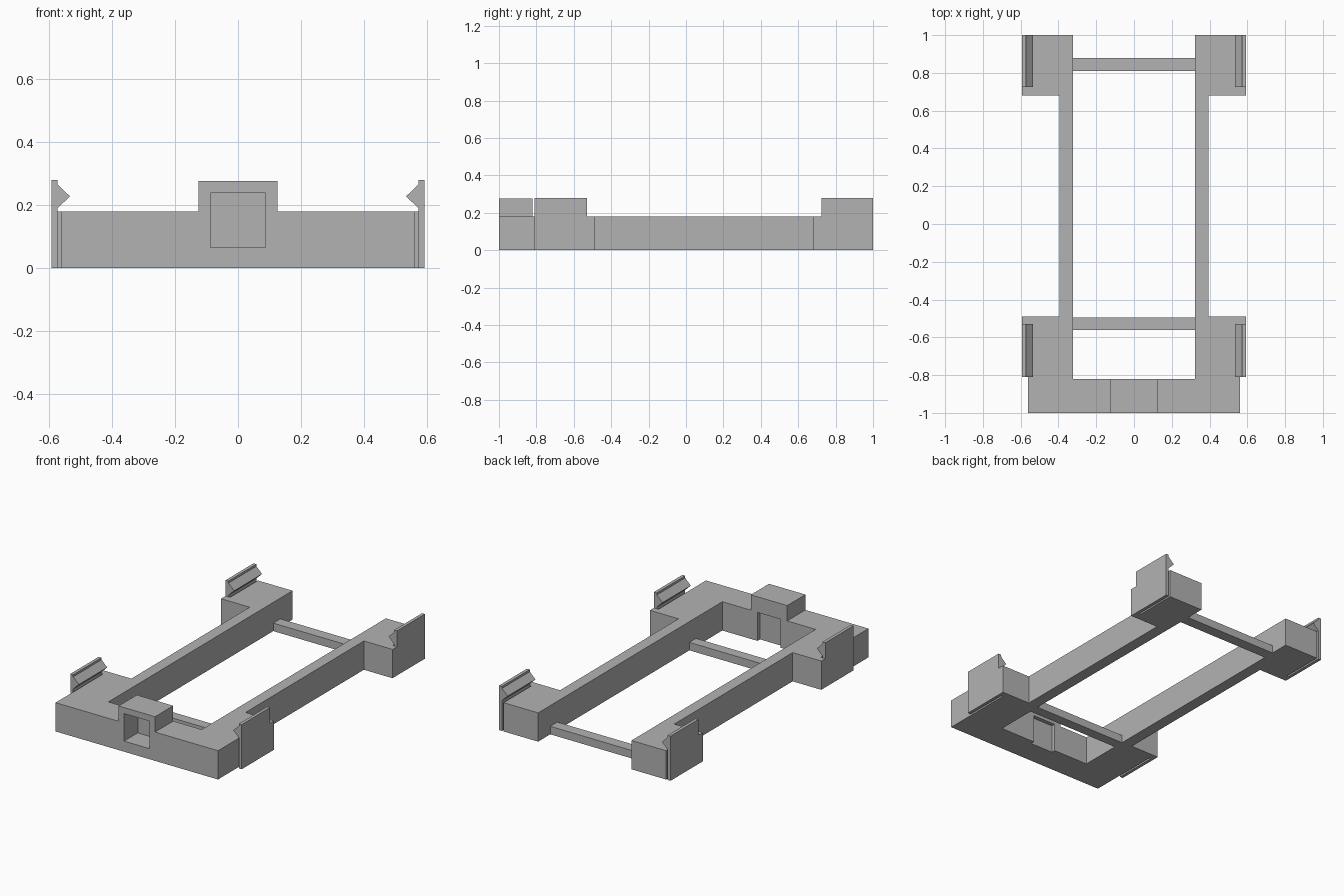
import bpy
import bmesh
from mathutils import Vector

cube = bpy.data.objects.get("Cube")
if cube:
    bpy.data.objects.remove(cube, do_unlink=True)

grey = bpy.data.materials.new("plain grey")
grey.use_nodes = True
grey.diffuse_color = (0.45, 0.45, 0.45, 1)
grey.node_tree.nodes["Principled BSDF"].inputs["Base Color"].default_value = grey.diffuse_color


def prism(name, points, offset, mirrored=False):
    """Extrude a flat outline along an offset, optionally mirrored in x."""
    bm = bmesh.new()
    face = bm.faces.new([bm.verts.new(p) for p in points])
    moved = bmesh.ops.extrude_face_region(bm, geom=[face])["geom"]
    verts = [g for g in moved if isinstance(g, bmesh.types.BMVert)]
    bmesh.ops.translate(bm, verts=verts, vec=Vector(offset))
    bmesh.ops.recalc_face_normals(bm, faces=bm.faces)
    mesh = bpy.data.meshes.new(name)
    bm.to_mesh(mesh)
    bm.free()
    mesh.materials.append(grey)
    obj = bpy.data.objects.new(name, mesh)
    bpy.context.collection.objects.link(obj)
    if mirrored:
        mod = obj.modifiers.new("mirror", "MIRROR")
        mod.use_mirror_merge = False
    return obj


def box(name, x, y, z):
    """Box from (min, max) pairs."""
    corners = [(x[0], y[0], z[0]), (x[1], y[0], z[0]), (x[1], y[1], z[0]), (x[0], y[1], z[0])]
    return prism(name, corners, (0, 0, z[1] - z[0]))


rail_top = 0.18
pad_x, side_x, inner_x, housing_x = 0.562, 0.593, 0.323, 0.126

# Side frame: front bar half, front pad, rail and rear pad with clip tabs
outline = [
    (housing_x, -1), (pad_x, -1), (pad_x, -0.53), (side_x, -0.53),
    (side_x, -0.49), (0.395, -0.49), (0.395, 0.68), (side_x, 0.68),
    (side_x, 0.725), (pad_x, 0.725), (pad_x, 1), (inner_x, 1),
    (inner_x, -0.82), (housing_x, -0.82),
]
prism("side_frame", [(x, y, 0) for x, y in outline], (0, 0, rail_top), mirrored=True)

# Spring clips with inward hooks, separated from the pads by a thin slot
hook = [(side_x, 0), (side_x, 0.279), (0.573, 0.279), (0.573, 0.266),
        (0.534, 0.228), (0.573, 0.19), (0.573, 0)]
for name, y0, y1 in (("front_clip", -0.81, -0.53), ("rear_clip", 0.725, 1.0)):
    prism(name, [(x, y0, z) for x, z in hook], (0, y1 - y0, 0), mirrored=True)

# Low cross bars between the rails
for name, y0, y1 in (("front_cross_bar", -0.56, -0.495), ("rear_cross_bar", 0.81, 0.88)):
    box(name, (-inner_x, inner_x), (y0, y1), (0, 0.05))

# Raised housing with a square front pocket and a shallow rear recess
housing = box("housing", (-housing_x, housing_x), (-1, -0.82), (0, 0.276))
cutters = [
    box("pocket_cutter", (-0.088, 0.088), (-1.1, -0.865), (0.066, 0.238)),
    box("recess_cutter", (-0.08, 0.08), (-0.845, -0.7), (-0.1, 0.178)),
]
bpy.context.view_layer.objects.active = housing
for cutter in cutters:
    cutter.hide_render = True
    mod = housing.modifiers.new("cut", "BOOLEAN")
    mod.operation = "DIFFERENCE"
    mod.solver = "EXACT"
    mod.object = cutter
    bpy.ops.object.modifier_apply(modifier=mod.name)
    bpy.data.objects.remove(cutter, do_unlink=True)
